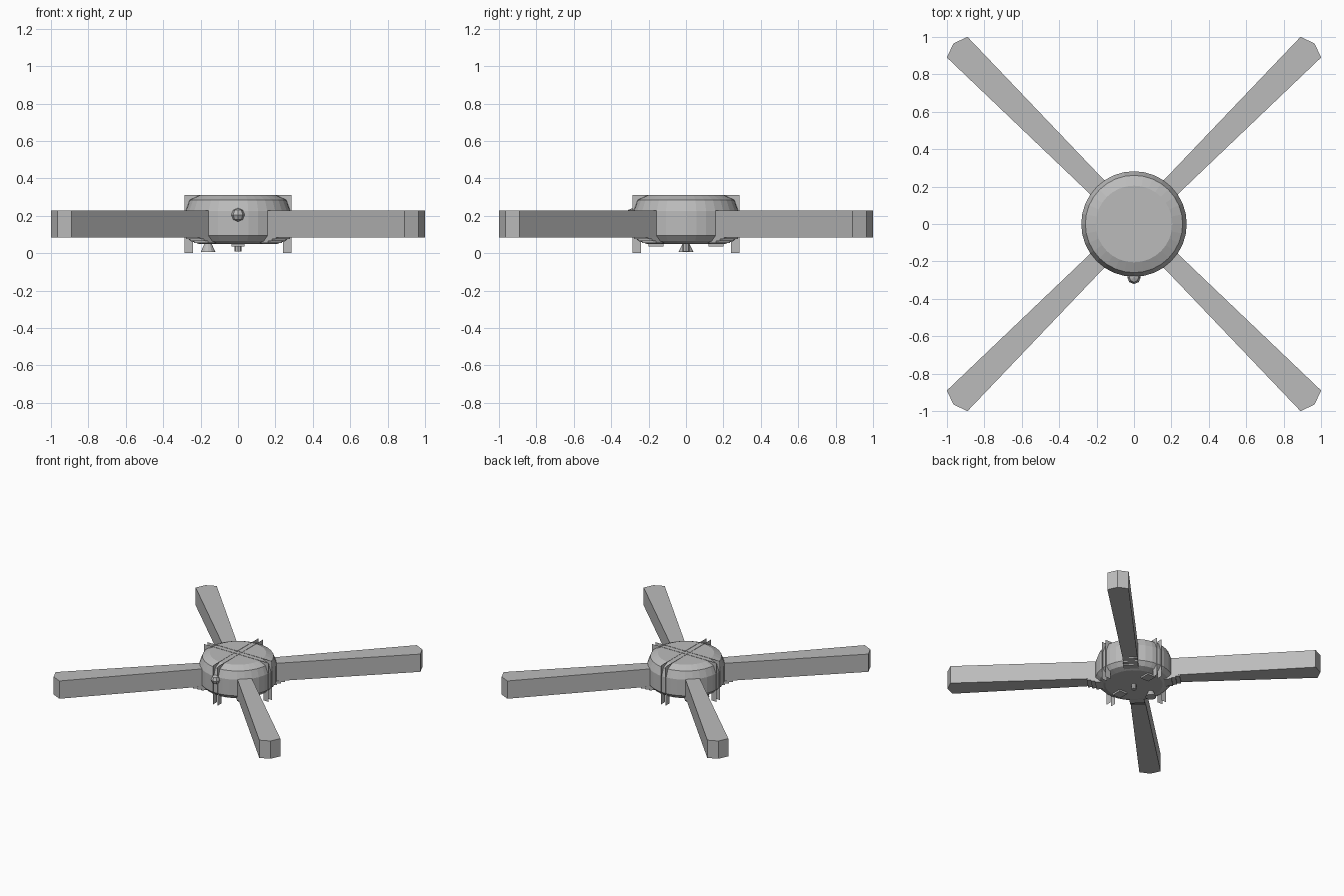
import bpy, bmesh, math
from mathutils import Matrix

if "Cube" in bpy.data.objects:
    bpy.data.objects.remove(bpy.data.objects["Cube"])

grey = bpy.data.materials.new("light_grey")
grey.diffuse_color = (0.5, 0.5, 0.5, 1)
grey.use_nodes = True
grey.node_tree.nodes["Principled BSDF"].inputs["Base Color"].default_value = grey.diffuse_color


def finish(name, bm):
    bmesh.ops.recalc_face_normals(bm, faces=bm.faces)
    me = bpy.data.meshes.new(name)
    bm.to_mesh(me)
    bm.free()
    me.materials.append(grey)
    ob = bpy.data.objects.new(name, me)
    bpy.context.collection.objects.link(ob)
    return ob


def prism(name, pts, z0, z1, angle=0):
    """Extrude a flat outline from z0 to z1 and turn it about z."""
    bm = bmesh.new()
    f = bm.faces.new([bm.verts.new((x, y, z0)) for x, y in pts])
    ext = bmesh.ops.extrude_face_region(bm, geom=[f])["geom"]
    vs = [v for v in ext if isinstance(v, bmesh.types.BMVert)]
    bmesh.ops.translate(bm, verts=vs, vec=(0, 0, z1 - z0))
    bm.transform(Matrix.Rotation(angle, 4, 'Z'))
    return finish(name, bm)


def cone(name, r0, r1, z0, z1, x, y, n):
    bm = bmesh.new()
    bmesh.ops.create_cone(bm, cap_ends=True, segments=n, radius1=r0, radius2=r1, depth=z1 - z0)
    bm.transform(Matrix.Translation((x, y, (z0 + z1) / 2)))
    return finish(name, bm)


# Hub: turned profile
profile = [(0, .31), (.205, .31), (.26, .285), (.282, .225), (.282, .095), (.255, .065), (.21, .05), (0, .05)]
bm = bmesh.new()
vs = [bm.verts.new((r, 0, z)) for r, z in profile]
es = [bm.edges.new(p) for p in zip(vs, vs[1:])]
bmesh.ops.spin(bm, geom=vs + es, axis=(0, 0, 1), cent=(0, 0, 0), angle=math.tau, steps=32)
bmesh.ops.remove_doubles(bm, verts=bm.verts, dist=.0005)
hub = finish("hub", bm)

for i in range(4):
    a = math.radians(45 + 90 * i)
    # Arm: widens outward, blunt pointed tip
    prism("arm", [(.15, -.05), (1.337, -.078), (1.365, 0), (1.337, .078), (.15, .05)], .085, .228, a)
    # Stepped bracket below the arm root
    for k in range(3):
        r, z = .34 - .03 * k, .085 - .01 * k
        prism("arm_bracket", [(.2, -.054), (r, -.054), (r, .054), (.2, .054)], z - .01, z + .002, a)

# Paired thin frames crossing the hub in both directions
frame = [(-.287, 0), (-.24, 0), (-.24, .27), (.24, .27), (.24, 0), (.287, 0), (.287, .312), (-.287, .312)]
for turn in (0, math.pi / 2):
    for off in (-.02, .02):
        bm = bmesh.new()
        bm.faces.new([bm.verts.new((x, off, z)) for x, z in frame])
        bm.transform(Matrix.Rotation(turn, 4, 'Z'))
        finish("frame_plate", bm)

# Front sensor knob
bm = bmesh.new()
bmesh.ops.create_uvsphere(bm, u_segments=8, v_segments=4, radius=.036)
bm.transform(Matrix.Translation((0, -.285, .205)))
finish("sensor_knob", bm)

# Underside fittings
cone("nozzle", .04, .018, .005, .052, -.16, 0, 12)
cone("centre_pin", .018, .018, .01, .052, 0, 0, 8)
for y in (-.16, .16):
    prism("underside_pad", [(-.035, y - .04), (.035, y - .04), (.035, y + .04), (-.035, y + .04)], .037, .052)
